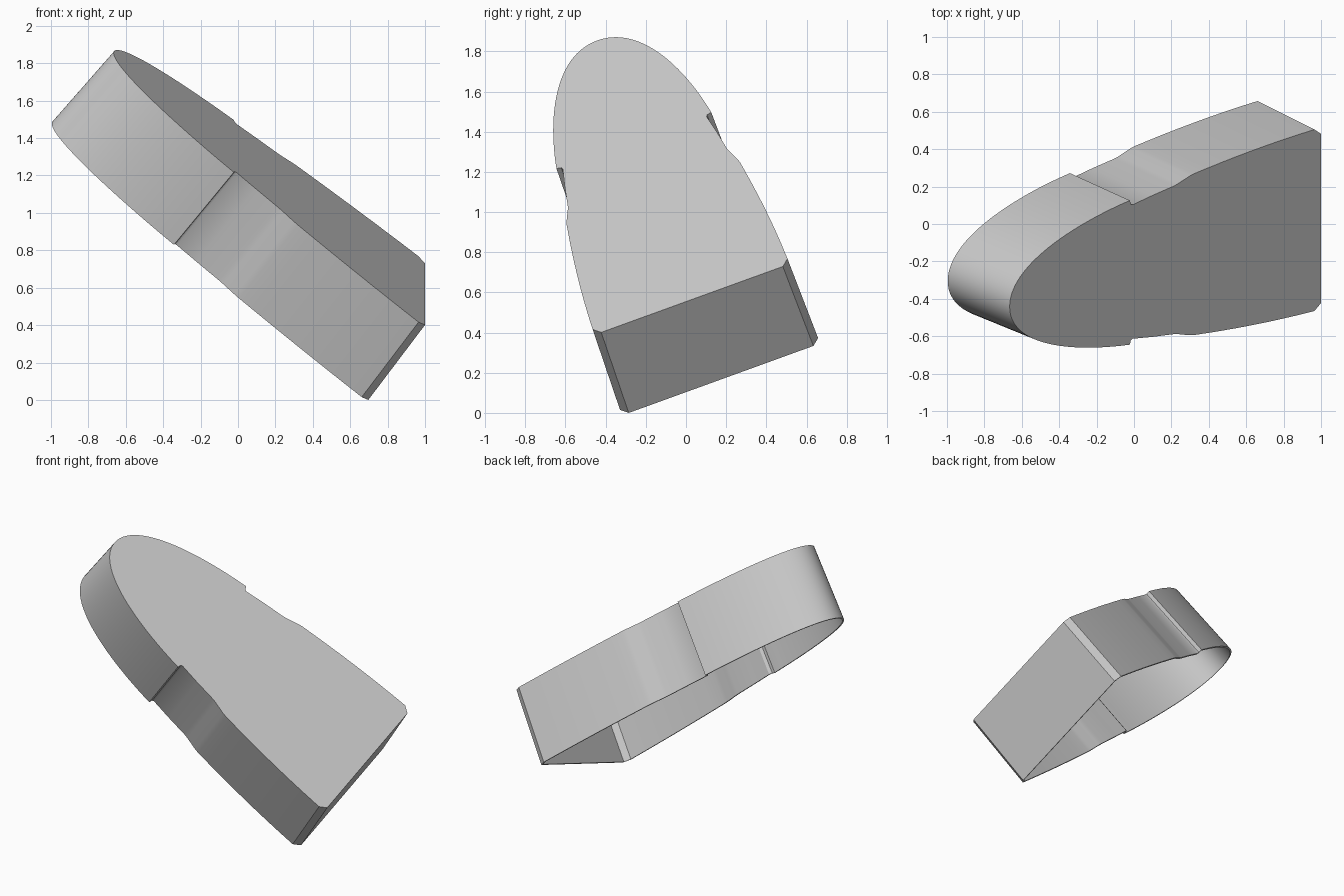
import bpy
import bmesh
import math
from mathutils import Matrix, Vector

cube = bpy.data.objects.get("Cube")
if cube:
    bpy.data.objects.remove(cube)

LENGTH, DEPTH, FLARE, WALL = 2.158, 0.52, 1.0165, 0.012

# Tilted frame: along runs to the rounded tip, across over the width
across = Vector((0, 0.94, 0.341)).normalized()
along = Vector((-0.7715, -0.2186, 0.5975)).normalized()
normal = across.cross(along).normalized()
if normal.z < 0:
    normal.negate()
origin = Vector((1.0, 0.03, 0.565))


def bezier(a, b, c, d, steps):
    """Points on a cubic curve, both ends included."""
    result = []
    for i in range(steps + 1):
        f = i / steps
        g = 1 - f
        result.append(a * g**3 + b * 3 * g * g * f + c * 3 * g * f * f + d * f**3)
    return result


# Half outline: chamfered square end, shallow grip recess, rounded tip
half = [Vector(p) for p in ((0, 0.481), (0.045, 0.516))]
half += bezier(half[-1], Vector((0.35, 0.51)), Vector((0.62, 0.488)),
               Vector((0.88, 0.459)), 8)[1:]
half += [Vector(p) for p in ((0.91, 0.453), (0.99, 0.428), (1.02, 0.421),
                             (1.17, 0.402), (1.305, 0.381), (1.318, 0.386),
                             (1.325, 0.41))]
half += bezier(half[-1], Vector((1.70, 0.365)), Vector((LENGTH, 0.235)),
               Vector((LENGTH, 0)), 28)[1:]
outline = half + [Vector((p.x, -p.y)) for p in reversed(half[:-1])]


def place(p, scale, drop):
    """Put an outline point in space, scaled about the tip."""
    s = LENGTH - (LENGTH - p.x) * scale
    return origin + along * s + across * p.y * scale - normal * drop


# Closed face and slightly flared side wall, open at the back
bm = bmesh.new()
top = [bm.verts.new(place(p, 1, 0)) for p in outline]
rim = [bm.verts.new(place(p, FLARE, DEPTH)) for p in outline]
bm.faces.new(top)
for i in range(len(top)):
    j = (i + 1) % len(top)
    bm.faces.new((top[i], rim[i], rim[j], top[j]))
bmesh.ops.recalc_face_normals(bm, faces=bm.faces)
bm.faces.ensure_lookup_table()
if bm.faces[0].normal.dot(normal) < 0:
    bmesh.ops.reverse_faces(bm, faces=bm.faces)
mesh = bpy.data.meshes.new("hollow_cover")
bm.to_mesh(mesh)
bm.free()
cover = bpy.data.objects.new("hollow_cover", mesh)
bpy.context.collection.objects.link(cover)

# Plain grey
grey = bpy.data.materials.new("light_grey")
grey.use_nodes = True
colour = (0.6, 0.6, 0.6, 1)
grey.diffuse_color = colour
grey.node_tree.nodes["Principled BSDF"].inputs["Base Color"].default_value = colour
mesh.materials.append(grey)

# Thin wall inwards, then smooth shading with sharp corners
bpy.ops.object.select_all(action="DESELECT")
cover.select_set(True)
bpy.context.view_layer.objects.active = cover
shell = cover.modifiers.new("shell", "SOLIDIFY")
shell.thickness = WALL
shell.offset = -1
bpy.ops.object.modifier_apply(modifier=shell.name)
bpy.ops.object.shade_smooth_by_angle(angle=math.radians(30))
